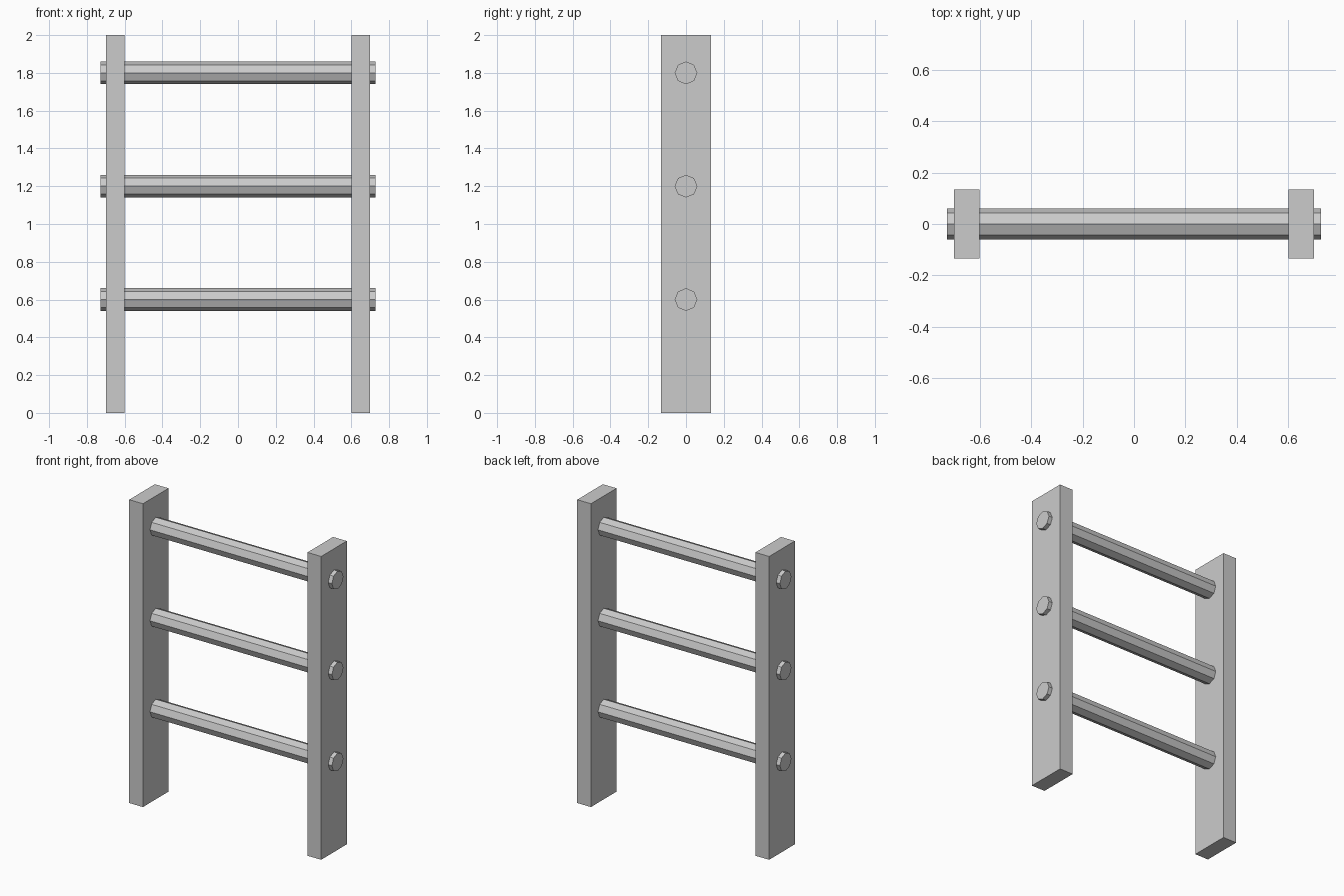
import bpy
from math import pi

if "Cube" in bpy.data.objects:
    bpy.data.objects.remove(bpy.data.objects["Cube"])

RAIL_X, RAIL_T, RAIL_D, HEIGHT = 0.65, 0.10, 0.267, 2.0
RUNG_R, RUNG_LEN = 0.06, 1.454


def rail(name, x):
    bpy.ops.mesh.primitive_cube_add(size=1, location=(x, 0, HEIGHT / 2))
    ob = bpy.context.object
    ob.name = name
    ob.scale = (RAIL_T, RAIL_D, HEIGHT)
    bpy.ops.object.transform_apply(location=False, rotation=False, scale=True)


def rung(name, z):
    bpy.ops.mesh.primitive_cylinder_add(vertices=8, radius=RUNG_R, depth=RUNG_LEN,
                                        location=(0, 0, z), rotation=(0, pi / 2, 0))
    bpy.context.object.name = name


# Side rails
rail("left_rail", -RAIL_X)
rail("right_rail", RAIL_X)

# Octagonal rungs running through both rails
for name, z in (("lower_rung", 0.6), ("middle_rung", 1.2), ("upper_rung", 1.8)):
    rung(name, z)
